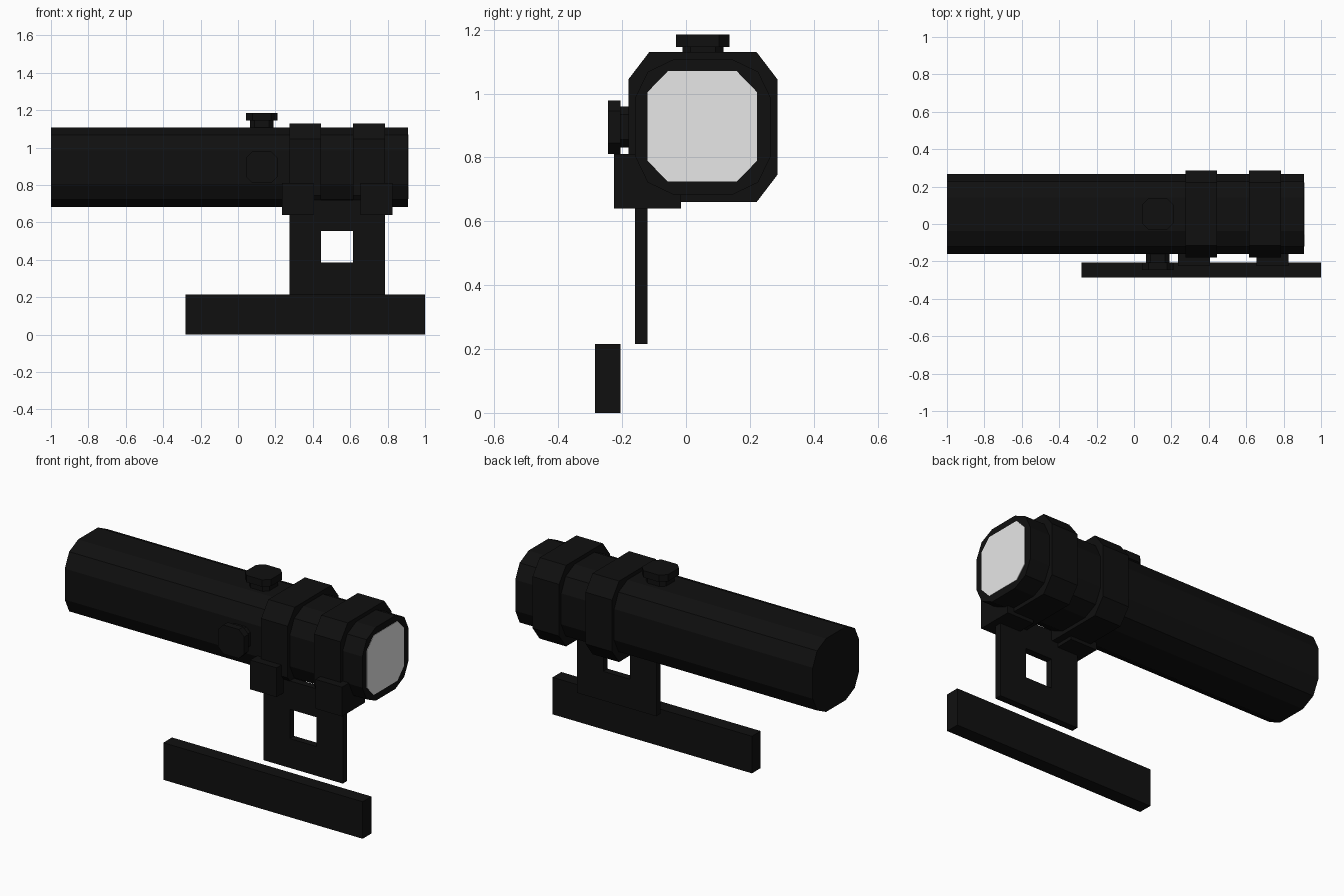
import bpy, bmesh
from mathutils import Vector

if "Cube" in bpy.data.objects:
    bpy.data.objects.remove(bpy.data.objects["Cube"])


def material(name, v):
    m = bpy.data.materials.new(name)
    m.diffuse_color = (v, v, v, 1)
    m.use_nodes = True
    m.node_tree.nodes["Principled BSDF"].inputs["Base Color"].default_value = m.diffuse_color
    return m


BLACK = material("matte_black", 0.005)
GLASS = material("pale_lens", 0.8)
CY, CZ = 0.053, 0.895          # optical axis


def prism(name, profile, place, lo, hi, mat=BLACK):
    """Extrude a 2D profile from lo to hi; place(u, v, t) gives the 3D point."""
    bm = bmesh.new()
    a = [bm.verts.new(place(u, v, lo)) for u, v in profile]
    b = [bm.verts.new(place(u, v, hi)) for u, v in profile]
    n = len(profile)
    bm.faces.new(a)
    bm.faces.new(b)
    for i in range(n):
        j = (i + 1) % n
        bm.faces.new((a[i], a[j], b[j], b[i]))
    bmesh.ops.recalc_face_normals(bm, faces=bm.faces)
    me = bpy.data.meshes.new(name)
    bm.to_mesh(me)
    bm.free()
    me.materials.append(mat)
    ob = bpy.data.objects.new(name, me)
    bpy.context.collection.objects.link(ob)
    return ob


def along_x(u, v, t): return Vector((t, u, v))
def along_y(u, v, t): return Vector((u, t, v))
def along_z(u, v, t): return Vector((u, v, t))


def symmetric(cu, cv, quarter):
    """Mirror first-quadrant points (counter-clockwise) to all four quadrants."""
    q = list(quarter)
    r = q[::-1]
    pts = q + [(-u, v) for u, v in r] + [(-u, -v) for u, v in q] + [(u, -v) for u, v in r]
    return [(cu + u, cv + v) for u, v in pts]


def octagon(cu, cv, hu, hv, du, dv):
    return symmetric(cu, cv, [(hu, hv - dv), (hu - du, hv)])


def box(name, x, y, z):
    return prism(name, [(x[0], y[0]), (x[1], y[0]), (x[1], y[1]), (x[0], y[1])],
                 along_z, *z)


# Main tube: twelve-sided, with a lens on the right end
prism("scope_tube", symmetric(CY, CZ, [(.213, .09), (.173, .173), (.09, .213)]),
      along_x, -1.0, 0.91)
prism("lens", octagon(0.051, 0.897, .171, .173, .063, .065),
      along_x, 0.906, 0.912, GLASS)

# Clamp rings and their foot blocks
for side, x0, bx in (("rear", .275, .235), ("front", .615, .655)):
    prism(side + "_clamp_ring", octagon(CY, CZ, .233, .235, .065, .085),
          along_x, x0, x0 + .17)
    box(side + "_clamp_block", (bx, bx + .17), (-.225, -.015), (.64, .81))

# Mount plate, built around its square window
PY = (-.16, -.12)
prism("mount_plate_left", [(.275, .215), (.445, .215), (.445, .72), (.275, .72)], along_y, *PY)
prism("mount_plate_right", [(.615, .215), (.785, .215), (.785, .72), (.615, .72)], along_y, *PY)
prism("mount_plate_bottom", [(.445, .215), (.615, .215), (.615, .385), (.445, .385)], along_y, *PY)
prism("mount_plate_top", [(.445, .555), (.615, .555), (.615, .72), (.445, .72)], along_y, *PY)

# Base rail
box("base_rail", (-.28, 1.0), (-.285, -.205), (0, .215))

# Adjustment knobs: stem and wider cap, on top and on the front side
for name, place, cv, stem, cap in (
        ("top_knob", along_z, CY, (1.09, 1.145), (1.145, 1.185)),
        ("side_knob", along_y, CZ, (-.205, -.13), (-.245, -.205))):
    prism(name + "_stem", octagon(.127, cv, .064, .064, .025, .025), place, *stem)
    prism(name + "_cap", octagon(.127, cv, .084, .084, .034, .034), place, *cap)
